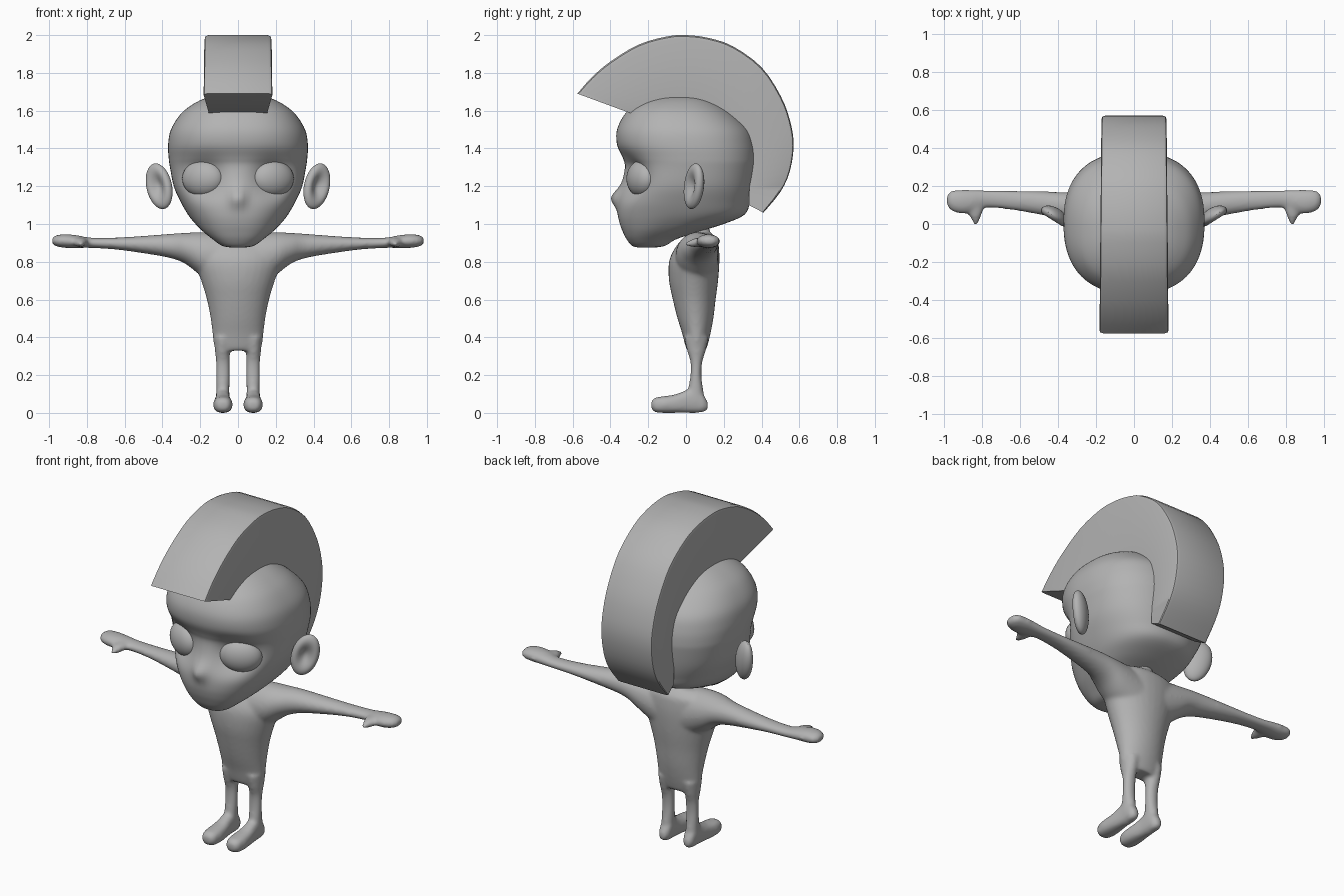
import bpy, bmesh, math
from mathutils import Matrix, Vector

if "Cube" in bpy.data.objects:
    bpy.data.objects.remove(bpy.data.objects["Cube"])

grey = bpy.data.materials.new("clay grey")
grey.diffuse_color = (0.45, 0.45, 0.45, 1)
grey.use_nodes = True
grey.node_tree.nodes["Principled BSDF"].inputs["Base Color"].default_value = grey.diffuse_color


def smooth_rows(rows, per):
    """Catmull-Rom resampling of a table of rows."""
    out = []
    for i in range(len(rows) - 1):
        p0, p1 = rows[max(i - 1, 0)], rows[i]
        p2, p3 = rows[i + 1], rows[min(i + 2, len(rows) - 1)]
        for k in range(per):
            t = k / per
            out.append([0.5 * (2 * b + (c - a) * t + (2 * a - 5 * b + 4 * c - d) * t * t
                               + (3 * b - a - 3 * c + d) * t ** 3)
                        for a, b, c, d in zip(p0, p1, p2, p3)])
    out.append(list(rows[-1]))
    return out


def skin_rings(bm, rings):
    """Bridge closed rings of points and cap both ends."""
    vs = [[bm.verts.new(p) for p in r] for r in rings]
    n = len(vs[0])
    for a, b in zip(vs, vs[1:]):
        for j in range(n):
            bm.faces.new((a[j], a[(j + 1) % n], b[(j + 1) % n], b[j]))
    bm.faces.new(vs[0][::-1])
    bm.faces.new(vs[-1])


def loft(bm, axis, rows, n=32, power=2.0, per=4, side=1):
    """Rows: position on axis, then min/max on the two other axes."""
    rings = []
    for t, a0, a1, b0, b1 in smooth_rows(rows, per):
        ring = []
        for j in range(n):
            c, s = math.cos(2 * math.pi * j / n), math.sin(2 * math.pi * j / n)
            a = (a0 + a1) / 2 + (a1 - a0) / 2 * math.copysign(abs(c) ** (2 / power), c)
            b = (b0 + b1) / 2 + (b1 - b0) / 2 * math.copysign(abs(s) ** (2 / power), s)
            x, y, z = ((t, a, b), (a, t, b), (a, b, t))[axis]
            ring.append((x * side, y, z))
        rings.append(ring)
    skin_rings(bm, rings)


def finish(name, bm, mirror=False):
    bmesh.ops.recalc_face_normals(bm, faces=bm.faces)
    me = bpy.data.meshes.new(name)
    bm.to_mesh(me)
    bm.free()
    me.materials.append(grey)
    ob = bpy.data.objects.new(name, me)
    bpy.context.collection.objects.link(ob)
    for p in me.polygons:
        p.use_smooth = True
    if mirror:
        ob.modifiers.new("Mirror", 'MIRROR')
    return ob


# Body: torso, neck, arms, thumbs, legs and feet fused into one skin
bm = bmesh.new()
torso = [(.33, .11, .005, .105), (.36, .128, -.005, .115), (.42, .135, -.02, .13),
         (.5, .145, -.045, .145), (.6, .165, -.07, .157), (.7, .195, -.09, .17),
         (.8, .23, -.09, .177), (.87, .23, -.06, .175), (.92, .2, -.02, .165),
         (.955, .12, .02, .13)]
loft(bm, 2, [(z, -x, x, f, b) for z, x, f, b in torso])
loft(bm, 2, [(.9, -.06, .06, .01, .13), (1.02, -.055, .055, .01, .12)])
arm = [(.08, -.06, .17, .66, .955), (.2, -.05, .17, .73, .957), (.28, -.02, .168, .79, .953),
       (.36, .02, .167, .82, .948), (.5, .05, .172, .845, .937), (.65, .075, .175, .865, .928),
       (.78, .085, .178, .873, .928), (.85, .06, .18, .873, .94), (.91, .055, .18, .873, .946),
       (.96, .07, .175, .881, .941), (.984, .1, .15, .895, .926)]
thumb = [(.09, .79, .88, .88, .93), (.05, .80, .87, .878, .925),
         (.02, .813, .852, .88, .914), (-.003, .821, .842, .884, .902)]
leg = [(.06, .045, .118, .0, .10), (.12, .045, .116, .01, .092), (.2, .043, .116, .023, .082),
       (.27, .043, .117, .023, .087), (.33, .041, .122, .005, .105), (.4, .03, .128, -.01, .12)]
foot = [(-.184, .055, .105, .025, .06), (-.165, .038, .122, .004, .08), (-.12, .029, .131, 0, .088),
        (-.06, .033, .127, 0, .097), (0, .042, .12, 0, .12), (.05, .044, .116, 0, .14),
        (.09, .048, .113, .004, .10), (.117, .065, .097, .018, .055)]
for s in (1, -1):
    loft(bm, 0, arm, side=s)
    loft(bm, 1, thumb, side=s)
    loft(bm, 2, leg, side=s)
    loft(bm, 1, foot, power=2.5, side=s)
body = finish("body", bm)
rm = body.modifiers.new("Fuse", 'REMESH')
rm.mode = 'VOXEL'
rm.voxel_size = 0.01
rm.use_smooth_shade = True
sm = body.modifiers.new("Soften", 'SMOOTH')
sm.factor = 0.5
sm.iterations = 8

# Head: height, half width, front, back; then nose and eye sockets are pushed in or out
head = [(.875, .03, -.25, -.17), (.885, .085, -.285, -.11), (.92, .135, -.315, -.05),
        (.96, .185, -.335, .07), (1.0, .225, -.35, .2), (1.05, .265, -.36, .31),
        (1.12, .305, -.36, .34), (1.2, .34, -.345, .36), (1.3, .36, -.325, .375),
        (1.35, .367, -.335, .378), (1.42, .37, -.365, .37), (1.5, .355, -.365, .34),
        (1.58, .305, -.325, .26), (1.63, .245, -.27, .19), (1.665, .175, -.195, .12),
        (1.685, .09, -.12, .04), (1.693, .02, -.06, -.02)]
bm = bmesh.new()
loft(bm, 2, [(z, -x, x, f, b) for z, x, f, b in head], n=96, power=2.4, per=5)


def bump(x, z, cx, cz, sx, sz):
    return math.exp(-((x - cx) / sx) ** 2 - ((z - cz) / sz) ** 2)


for v in bm.verts:
    x, y, z = v.co
    if y < 0:
        v.co.y += 0.075 * bump(abs(x), z, .185, 1.24, .1, .09)
        v.co.y -= 0.04 * bump(x, z, 0, 1.14, .04, .05)
finish("head", bm)

# Eyes
bm = bmesh.new()
bmesh.ops.create_uvsphere(bm, u_segments=32, v_segments=20, radius=1)
bm.transform(Matrix.Translation((.185, -.235, 1.24)) @ Matrix.Rotation(math.radians(25), 4, 'Z')
             @ Matrix.Diagonal((.118, .07, .097, 1)))
finish("eyes", bm, mirror=True)

# Ears: flattened balls with a hollow front
bm = bmesh.new()
bmesh.ops.create_uvsphere(bm, u_segments=40, v_segments=28, radius=1)
for v in bm.verts:
    if v.co.y < 0:
        v.co.y += 1.1 * math.exp(-(math.hypot(v.co.x, v.co.z) / .55) ** 2)
bm.transform(Matrix.Translation((.418, .04, 1.2)) @ Matrix.Rotation(math.radians(32), 4, 'Z')
             @ Matrix.Rotation(math.radians(16), 4, 'Y') @ Matrix.Diagonal((.075, .045, .124, 1)))
finish("ears", bm, mirror=True)

# Crest: broad band of hair arching from forehead to nape, sunk into the head
crest = [(-.575, 1.69), (-.5, 1.775), (-.4, 1.86), (-.25, 1.95), (-.1, 1.993), (0, 2.0),
         (.12, 1.985), (.25, 1.94), (.4, 1.83), (.5, 1.68), (.55, 1.55), (.57, 1.42),
         (.55, 1.28), (.5, 1.17), (.41, 1.06)]
outer = smooth_rows(crest, 3)
rings = []
for i, (y, z) in enumerate(outer):
    u = i / (len(outer) - 1)
    ang = math.radians(136 - 167 * u)
    r = .33 + (.085 - .025 * u) * abs(2 * u - 1) ** 6
    o = Vector((y, z))
    inn = Vector((r * math.cos(ang), 1.3 + r * math.sin(ang)))
    rim = o.lerp(inn, .06)
    w = .182 - .016 * u
    half = [(w - .02, o), (w - .004, o.lerp(inn, .02)), (w, rim), (.155, inn)]
    rings.append([(x, p.x, p.y) for x, p in half] + [(-x, p.x, p.y) for x, p in half[::-1]])
bm = bmesh.new()
skin_rings(bm, rings)
hair = finish("hair_crest", bm)
bpy.context.view_layer.objects.active = hair
hair.select_set(True)
bpy.ops.object.shade_smooth_by_angle(angle=math.radians(35))
